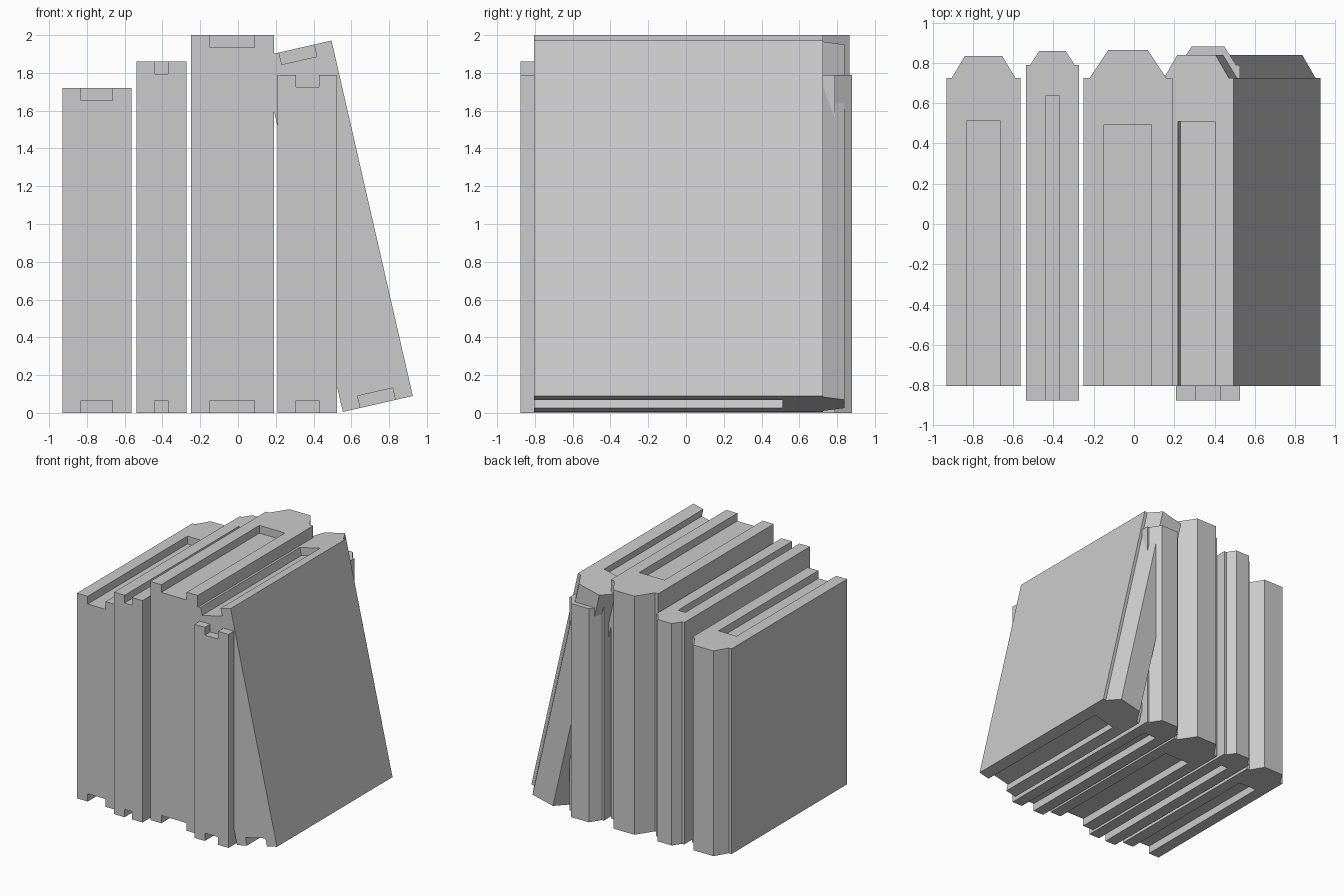
import bpy
import bmesh
from math import atan2
from mathutils import Matrix, Vector

if "Cube" in bpy.data.objects:
    bpy.data.objects.remove(bpy.data.objects["Cube"], do_unlink=True)

grey = bpy.data.materials.new("plain grey")
grey.use_nodes = True
GREY = (0.6, 0.6, 0.6, 1)
grey.diffuse_color = GREY
grey.node_tree.nodes["Principled BSDF"].inputs["Base Color"].default_value = GREY


def prism(name, outline, z0, z1):
    """Extrude a plan outline upwards from z0 to z1."""
    bm = bmesh.new()
    face = bm.faces.new([bm.verts.new((x, y, z0)) for x, y in outline])
    top = bmesh.ops.extrude_face_region(bm, geom=[face])["geom"]
    bmesh.ops.translate(bm, vec=(0, 0, z1 - z0),
                        verts=[g for g in top if isinstance(g, bmesh.types.BMVert)])
    bmesh.ops.recalc_face_normals(bm, faces=bm.faces)
    mesh = bpy.data.meshes.new(name)
    bm.to_mesh(mesh)
    bm.free()
    mesh.materials.append(grey)
    obj = bpy.data.objects.new(name, mesh)
    bpy.context.collection.objects.link(obj)
    return obj


def book(name, half, height, front, hinge, spine, ledge, spine_half,
         groove_half, groove_end, depth):
    """Closed book with a bevelled spine and recessed page edges."""
    right = [(half, front), (half, hinge), (half - ledge, hinge), (spine_half, spine)]
    body = prism(name, right + [(-x, y) for x, y in reversed(right)], 0, height)
    g = groove_half
    slot = [(-g, front - 0.1), (g, front - 0.1), (g, groove_end), (-g, groove_end)]
    cutters = [prism("page_cutter", slot, -0.1, depth),
               prism("page_cutter", slot, height - depth, height + 0.1)]
    for cutter in cutters:
        cutter.hide_render = True
        mod = body.modifiers.new("page recess", 'BOOLEAN')
        mod.object = cutter
        mod.operation = 'DIFFERENCE'
        mod.solver = 'EXACT'
    # Bake the recesses, then drop the cutters
    graph = bpy.context.evaluated_depsgraph_get()
    mesh = bpy.data.meshes.new_from_object(body.evaluated_get(graph))
    body.modifiers.clear()
    body.data = mesh
    for cutter in cutters:
        bpy.data.objects.remove(cutter, do_unlink=True)
    return body


# Upright books, from the model's right to its left
upright = [
    ("first_book", -0.747, (0.183, 1.72, -0.805, 0.725, 0.835, 0.025, 0.092, 0.083, 0.515, 0.065)),
    ("second_book", -0.405, (0.132, 1.86, -0.875, 0.79, 0.86, 0.022, 0.065, 0.034, 0.635, 0.065)),
    ("third_book", -0.03, (0.22, 2.0, -0.805, 0.725, 0.865, 0.03, 0.097, 0.118, 0.495, 0.065)),
    ("fourth_book", 0.367, (0.158, 1.79, -0.875, 0.79, 0.88, 0.018, 0.082, 0.061, 0.635, 0.065)),
]
for name, x, dims in upright:
    book(name, *dims).location.x = x

# Leaning book, resting on its lower edge
leaning = book("leaning_book", 0.19, 1.93, -0.805, 0.725, 0.84, 0.025, 0.097, 0.095, 0.51, 0.065)
tilt = atan2(0.43, 1.88)
pivot = Matrix.Translation(Vector((0.555, 0, 0.005)))
leaning.matrix_world = pivot @ Matrix.Rotation(-tilt, 4, 'Y') @ Matrix.Translation((0.19, 0, 0))
